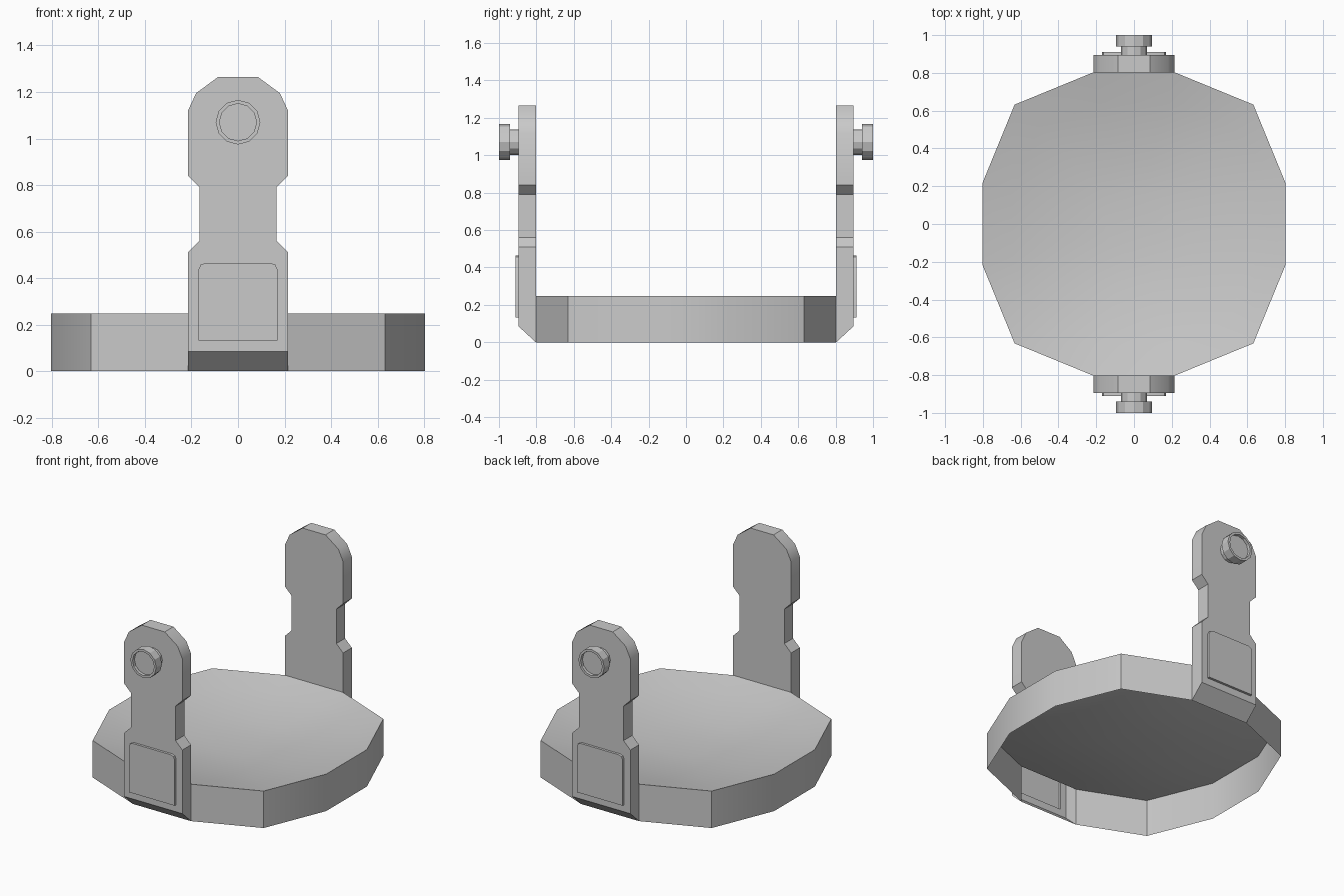
import bpy, bmesh, math

cube = bpy.data.objects.get("Cube")
if cube:
    bpy.data.objects.remove(cube)

grey = bpy.data.materials.new("plain grey")
grey.use_nodes = True
grey.diffuse_color = (0.59, 0.59, 0.59, 1)
grey.node_tree.nodes["Principled BSDF"].inputs["Base Color"].default_value = (0.59, 0.59, 0.59, 1)

WALL, FACE, RIM = 0.803, 0.895, 0.247   # inner and outer arm planes, tray height
DISH = 0.11                             # depth of the hollow in the tray top


def finish(name, bm, sharp=30):
    bmesh.ops.recalc_face_normals(bm, faces=bm.faces)
    mesh = bpy.data.meshes.new(name)
    bm.to_mesh(mesh)
    bm.free()
    mesh.materials.append(grey)
    obj = bpy.data.objects.new(name, mesh)
    bpy.context.collection.objects.link(obj)
    bpy.ops.object.select_all(action='DESELECT')
    obj.select_set(True)
    bpy.context.view_layer.objects.active = obj
    bpy.ops.object.shade_smooth_by_angle(angle=math.radians(sharp))


def ring(bm, points):
    return [bm.verts.new(p) for p in points]


def bridge(bm, a, b):
    for i in range(len(a)):
        j = (i + 1) % len(a)
        bm.faces.new((a[i], a[j], b[j], b[i]))


def loop_edges(bm, verts):
    return [bm.edges.new((v, verts[(i + 1) % len(verts)])) for i, v in enumerate(verts)]


def mirrored(half):
    return half + [(-x, z) for x, z in reversed(half)]


# Tray: twelve-sided hollowed top with a skirt, open below and behind each arm
quarter = [(WALL, 0.215), (0.632, 0.632), (0.215, WALL)]
upper = quarter + [(-x, y) for x, y in reversed(quarter)]
outline = upper + [(-x, -y) for x, y in upper]
bm = bmesh.new()
low = ring(bm, [(x, y, 0) for x, y in outline])
dish = [ring(bm, [(x * t, y * t, RIM - DISH * (1 - t * t)) for x, y in outline])
        for t in (1, 0.8, 0.6, 0.4, 0.2)]
for a, b in zip(dish, dish[1:]):
    bridge(bm, a, b)
bm.faces.new(dish[-1])
top = dish[0]
for i in range(len(top)):
    j = (i + 1) % len(top)
    if abs(outline[i][1] + outline[j][1]) < 2 * WALL - 0.01:
        bm.faces.new((low[i], low[j], top[j], top[i]))
finish("tray", bm)

arm_shape = mirrored([(0.215, 0), (0.215, RIM), (0.215, 0.51), (0.165, 0.56), (0.165, 0.79),
                      (0.215, 0.84), (0.215, 1.12), (0.18, 1.195), (0.085, 1.265)])
panel_shape = mirrored([(0.17, 0.132), (0.17, 0.435), (0.161, 0.457), (0.14, 0.465)])
knob_profile = [(0.068, FACE), (0.068, 0.94), (0.096, 0.94),
                (0.096, 1.0), (0.08, 1.0), (0.08, 0.98)]

for side, s in (("front", -1), ("back", 1)):
    # Upright arm with a chamfered foot and a raised panel on its outer face
    bm = bmesh.new()
    inner = ring(bm, [(s * x, s * WALL, z) for x, z in arm_shape])
    outer = ring(bm, [(s * x, s * FACE, max(z, 0.085)) for x, z in arm_shape])
    panel_foot = ring(bm, [(s * x, s * FACE, z) for x, z in panel_shape])
    panel_top = ring(bm, [(s * x, s * (FACE + 0.016), z) for x, z in panel_shape])
    rims = loop_edges(bm, outer) + loop_edges(bm, panel_foot)
    bmesh.ops.triangle_fill(bm, edges=rims, use_beauty=True, normal=(0, s, 0))
    bridge(bm, inner, outer)
    bridge(bm, panel_foot, panel_top)
    bm.faces.new(panel_top)
    bm.faces.new(inner[1:-1])
    finish(side + "_arm", bm)

    # Pivot knob: stem, wider head and shallow recess
    bm = bmesh.new()
    rings = []
    for r, y in knob_profile:
        angles = [math.tau * k / 12 for k in range(12)]
        rings.append(ring(bm, [(r * math.cos(a), s * y, 1.07 + r * math.sin(a)) for a in angles]))
    for a, b in zip(rings, rings[1:]):
        bridge(bm, a, b)
    bm.faces.new(rings[-1])
    finish(side + "_knob", bm, sharp=20)
